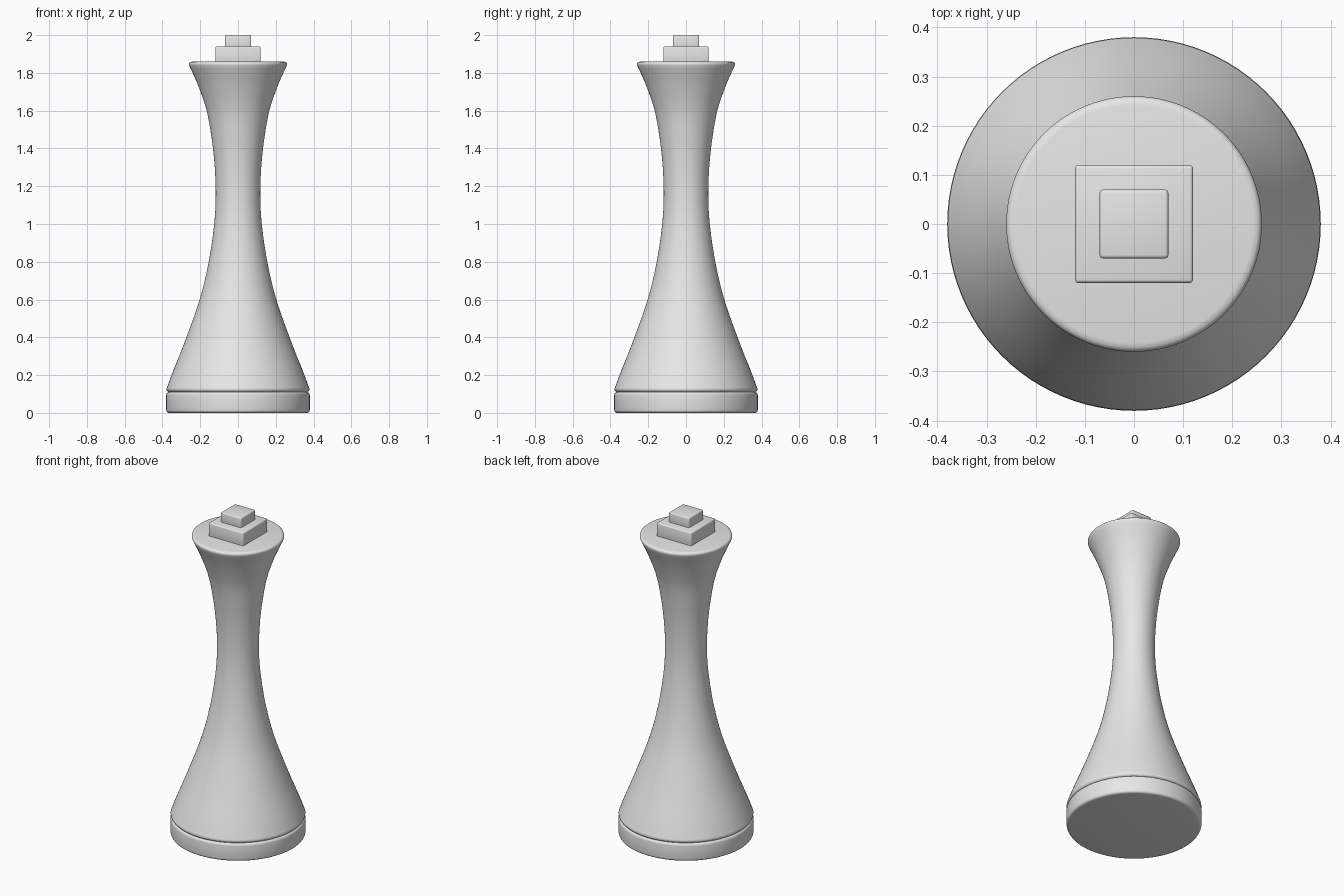
import bpy, bmesh, math
from mathutils import Vector

if "Cube" in bpy.data.objects:
    bpy.data.objects.remove(bpy.data.objects["Cube"])

mat = bpy.data.materials.new("light_grey")
mat.diffuse_color = (0.8, 0.8, 0.8, 1)
mat.use_nodes = True
mat.node_tree.nodes["Principled BSDF"].inputs["Base Color"].default_value = mat.diffuse_color


def finish(name, bm, angle):
    bmesh.ops.recalc_face_normals(bm, faces=bm.faces)
    me = bpy.data.meshes.new(name)
    bm.to_mesh(me)
    bm.free()
    me.materials.append(mat)
    ob = bpy.data.objects.new(name, me)
    bpy.context.collection.objects.link(ob)
    bpy.ops.object.select_all(action='DESELECT')
    ob.select_set(True)
    bpy.context.view_layer.objects.active = ob
    bpy.ops.object.shade_smooth_by_angle(angle=math.radians(angle))
    return ob


def lathe(name, profile, steps=96):
    bm = bmesh.new()
    vs = [bm.verts.new((r, 0, z)) for r, z in profile]
    es = [bm.edges.new(p) for p in zip(vs, vs[1:])]
    bmesh.ops.spin(bm, geom=vs + es, cent=(0, 0, 0), axis=(0, 0, 1),
                   angle=math.tau, steps=steps)
    bmesh.ops.remove_doubles(bm, verts=bm.verts, dist=1e-5)
    return finish(name, bm, 40)


def arc(cr, cz, rad, a0, a1, n=4):
    # rounded profile corner
    return [(cr + rad * math.cos(math.radians(a0 + (a1 - a0) * i / n)),
             cz + rad * math.sin(math.radians(a0 + (a1 - a0) * i / n)))
            for i in range(n + 1)]


def smooth(pts, n=6):
    # Catmull-Rom through the profile points
    p = [Vector(q) for q in pts]
    p = [2 * p[0] - p[1]] + p + [2 * p[-1] - p[-2]]
    out = []
    for a, b, c, d in zip(p, p[1:], p[2:], p[3:]):
        for i in range(n):
            t = i / n
            out.append(tuple(0.5 * (2 * b + (c - a) * t + (2 * a - 5 * b + 4 * c - d) * t * t
                                    + (3 * b - a - 3 * c + d) * t ** 3)))
    return out + [tuple(p[-2])]


def block(name, half, z0, z1):
    bm = bmesh.new()
    bmesh.ops.create_cube(bm, size=1)
    for v in bm.verts:
        v.co = (v.co.x * 2 * half, v.co.y * 2 * half, (z0 + z1) / 2 + v.co.z * (z1 - z0))
    bmesh.ops.bevel(bm, geom=bm.edges[:], offset=0.007, segments=3, profile=0.5, affect='EDGES')
    return finish(name, bm, 40)


# base disc
lathe("base_disc", [(0, 0)] + arc(0.365, 0.015, 0.015, -90, 0)
      + arc(0.365, 0.095, 0.015, 0, 90) + [(0, 0.11)])

# waisted body
side = smooth([(0.376, 0.135), (0.348, 0.21), (0.277, 0.39), (0.203, 0.6), (0.155, 0.8),
               (0.126, 1.0), (0.118, 1.15), (0.123, 1.3), (0.139, 1.45), (0.166, 1.6),
               (0.21, 1.73), (0.258, 1.838)])
lathe("body", [(0, 0.108), (0.362, 0.108), (0.372, 0.112), (0.378, 0.12), (0.379, 0.127)] + side
      + [(0.26, 1.846), (0.258, 1.853), (0.252, 1.858), (0.242, 1.86), (0, 1.86)])

# stepped square finial
block("lower_finial", 0.12, 1.85, 1.94)
block("upper_finial", 0.07, 1.93, 2.0)
